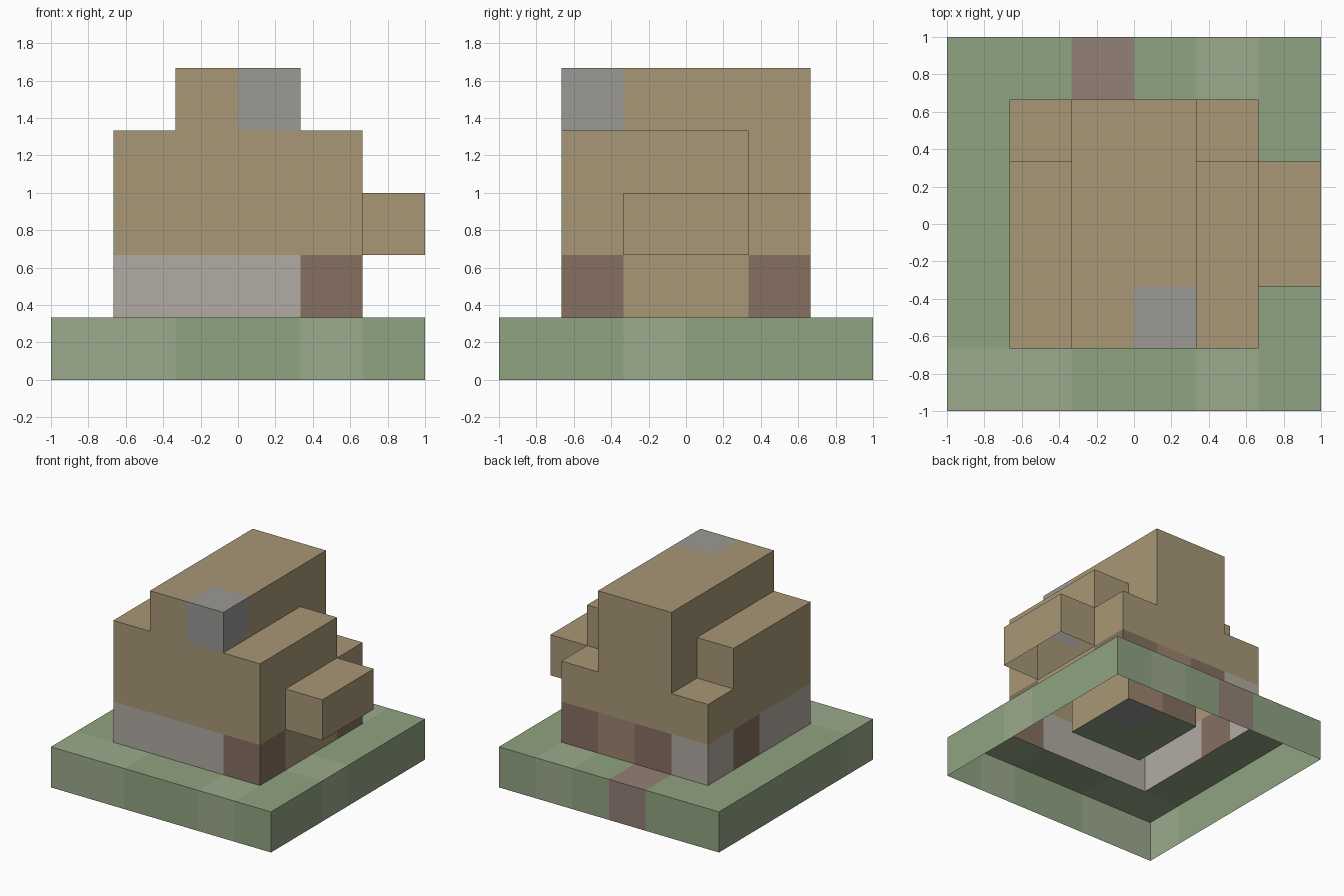
import bpy, bmesh
from mathutils import Vector
from itertools import product

if "Cube" in bpy.data.objects:
    bpy.data.objects.remove(bpy.data.objects["Cube"])

U = 1 / 3  # block size; cell (3, 3, 0) starts at the world origin


def block(x0, x1, y0, y1, z0, z1):
    """All grid cells in a box (end indices excluded)."""
    return set(product(range(x0, x1), range(y0, y1), range(z0, z1)))


# Ground slab, with paler patches, a path block and a hearth block
ground = block(0, 6, 0, 6, 0, 1)
path = {(2, 5, 0)}
hearth = {(3, 3, 0)}
pale_grass = {(0, 0, 0), (1, 0, 0), (4, 0, 0), (5, 2, 0), (4, 5, 0)}

# Ground-floor walls around a 2 x 2 room
walls = block(1, 5, 1, 5, 1, 2) - block(2, 4, 2, 4, 1, 2)
timber = {(4, 1, 1), (4, 4, 1), (2, 4, 1), (1, 3, 1)}
door = {(3, 4, 1)}
side_panel = block(4, 5, 2, 4, 1, 2)

# Stepped roof with a ridge, a side bay and a chimney
roof = block(1, 5, 1, 5, 2, 3) | block(1, 5, 1, 4, 3, 4) | block(2, 4, 1, 5, 3, 5)
bay = block(5, 6, 2, 4, 2, 3)
chimney = {(3, 1, 4)}

parts = [
    ("ground", ground - path - hearth - pale_grass, (0.28, 0.37, 0.22)),
    ("pale_grass", pale_grass, (0.33, 0.40, 0.26)),
    ("path", path, (0.29, 0.22, 0.18)),
    ("hearth", hearth, (0.30, 0.30, 0.30)),
    ("stone_walls", walls - timber - door - side_panel, (0.44, 0.41, 0.37)),
    ("timber_walls", timber, (0.235, 0.16, 0.115)),
    ("door", door, (0.33, 0.23, 0.16)),
    ("side_panel", side_panel, (0.39, 0.31, 0.18)),
    ("roof", roof - chimney, (0.39, 0.31, 0.18)),
    ("side_bay", bay, (0.39, 0.31, 0.18)),
    ("chimney", chimney, (0.33, 0.32, 0.30)),
]
solid = ground | walls | roof | bay

# Outward directions: the model is an open shell with no undersides
SIDES = [Vector(d) for d in ((1, 0, 0), (-1, 0, 0), (0, 1, 0), (0, -1, 0), (0, 0, 1))]


def add_part(name, cells, color):
    """Make one object from the exposed faces of its cells."""
    bm = bmesh.new()
    for c in sorted(cells):
        for n in SIDES:
            if tuple(int(a + b) for a, b in zip(c, n)) in solid:
                continue
            a = Vector((n.y, n.z, n.x))
            b = n.cross(a)
            mid = Vector(c) + Vector((0.5, 0.5, 0.5)) + n / 2
            quad = [mid + (a * s + b * t) / 2 for s, t in ((-1, -1), (1, -1), (1, 1), (-1, 1))]
            bm.faces.new([bm.verts.new((p - Vector((3, 3, 0))) * U) for p in quad])
    bmesh.ops.remove_doubles(bm, verts=bm.verts, dist=1e-4)
    mesh = bpy.data.meshes.new(name)
    bm.to_mesh(mesh)
    bm.free()
    mat = bpy.data.materials.new(name + "_color")
    mat.diffuse_color = (*color, 1)
    mat.use_nodes = True
    mat.node_tree.nodes["Principled BSDF"].inputs["Base Color"].default_value = mat.diffuse_color
    mesh.materials.append(mat)
    bpy.context.collection.objects.link(bpy.data.objects.new(name, mesh))


for part in parts:
    add_part(*part)
